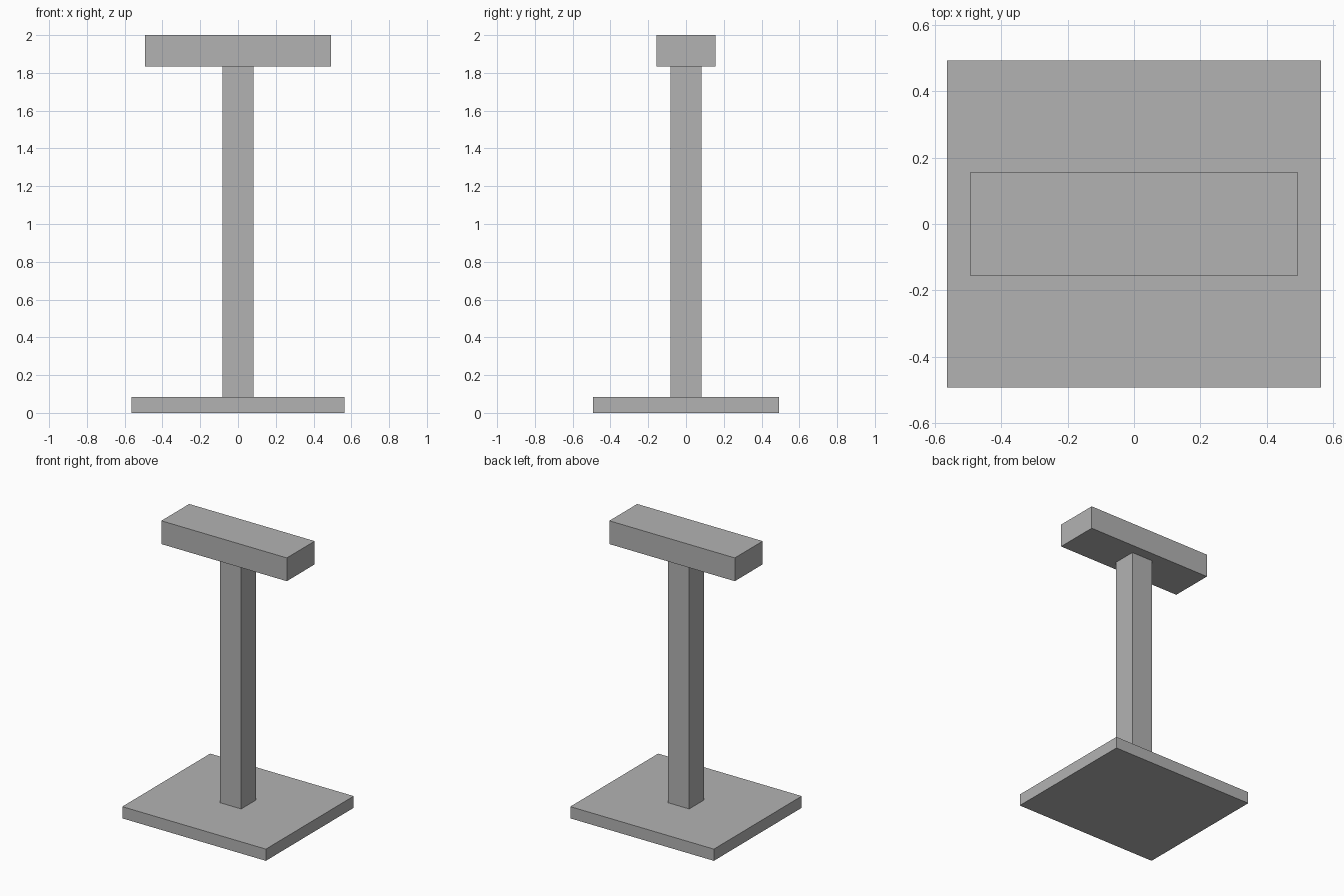
import bpy

# Remove the default cube only
default = bpy.data.objects.get("Cube")
if default:
    bpy.data.objects.remove(default, do_unlink=True)


def make_material(name, color):
    mat = bpy.data.materials.new(name)
    mat.use_nodes = True
    mat.diffuse_color = color
    mat.node_tree.nodes["Principled BSDF"].inputs["Base Color"].default_value = color
    return mat


def box(name, width, depth, bottom, top, mat):
    """Flat-sided block centred on the z axis."""
    bpy.ops.mesh.primitive_cube_add(size=1, location=(0, 0, (bottom + top) / 2))
    obj = bpy.context.object
    obj.name = obj.data.name = name
    obj.scale = (width, depth, top - bottom)
    bpy.ops.object.transform_apply(location=False, rotation=False, scale=True)
    obj.data.materials.append(mat)
    return obj


grey = make_material("plain grey", (0.45, 0.45, 0.45, 1))

BASE_TOP = 0.083
HEAD_BOTTOM = 1.835

# Floor plate, square post and crossbar stacked on one axis
box("base_plate", 1.126, 0.984, 0, BASE_TOP, grey)
box("post", 0.166, 0.166, BASE_TOP, HEAD_BOTTOM, grey)
box("top_bar", 0.984, 0.312, HEAD_BOTTOM, 2, grey)
